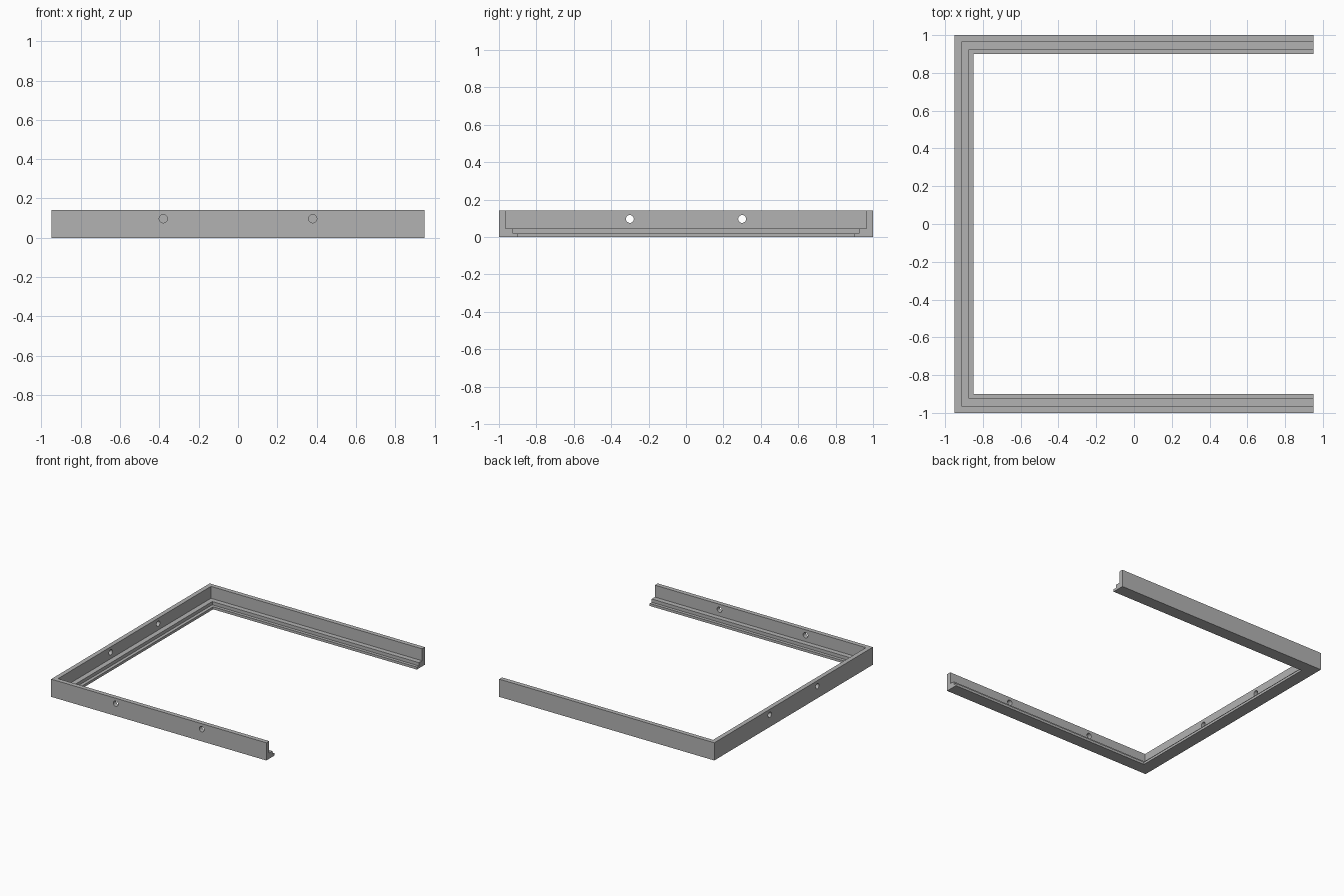
import bpy, bmesh, math
from mathutils import Matrix

cube = bpy.data.objects.get("Cube")
if cube:
    bpy.data.objects.remove(cube)

HALF_X, HALF_Y = 0.95, 1.0
HOLE_Z, HOLE_R = 0.097, 0.021

grey = bpy.data.materials.new("plain_grey")
grey.use_nodes = True
colour = (0.45, 0.45, 0.45, 1)
grey.diffuse_color = colour
grey.node_tree.nodes["Principled BSDF"].inputs["Base Color"].default_value = colour


def add_object(name, bm):
    bmesh.ops.recalc_face_normals(bm, faces=bm.faces)
    mesh = bpy.data.meshes.new(name)
    bm.to_mesh(mesh)
    bm.free()
    mesh.materials.append(grey)
    obj = bpy.data.objects.new(name, mesh)
    bpy.context.collection.objects.link(obj)
    return obj


# Stepped cross-section: inset from the outer edge, height
profile = [(0, 0), (0, 0.141), (0.036, 0.141), (0.036, 0.046),
           (0.076, 0.046), (0.076, 0.02), (0.101, 0.02), (0.101, 0)]

# Sweep it around three sides with mitred corners: sign of x, sign of y, x inset
stations = [(1, -1, 0), (-1, -1, 1), (-1, 1, 1), (1, 1, 0)]
bm = bmesh.new()
rings = [[bm.verts.new((sx * (HALF_X - d * mitre), sy * (HALF_Y - d), z))
          for d, z in profile] for sx, sy, mitre in stations]
for a, b in zip(rings, rings[1:]):
    for i in range(len(profile)):
        j = (i + 1) % len(profile)
        bm.faces.new((a[i], a[j], b[j], b[i]))
bm.faces.new(rings[0])
bm.faces.new(rings[-1])
frame = add_object("three_sided_frame", bm)

# Round screw holes through the front and right walls
bm = bmesh.new()
holes = [(s * 0.38, -HALF_Y, "X") for s in (-1, 1)]
holes += [(-HALF_X, s * 0.3, "Y") for s in (-1, 1)]
for x, y, axis in holes:
    place = Matrix.Translation((x, y, HOLE_Z)) @ Matrix.Rotation(math.pi / 2, 4, axis)
    bmesh.ops.create_cone(bm, cap_ends=True, segments=32, radius1=HOLE_R,
                          radius2=HOLE_R, depth=0.2, matrix=place)
cutter = add_object("screw_hole_cutter", bm)
cutter.hide_render = True
cutter.hide_set(True)

cut = frame.modifiers.new("screw_holes", "BOOLEAN")
cut.operation = "DIFFERENCE"
cut.solver = "EXACT"
cut.object = cutter

# Apply the cut and keep the edges crisp
bpy.context.view_layer.objects.active = frame
frame.select_set(True)
bpy.ops.object.modifier_apply(modifier=cut.name)
bpy.data.objects.remove(cutter)
bpy.ops.object.shade_smooth_by_angle(angle=math.radians(30))
